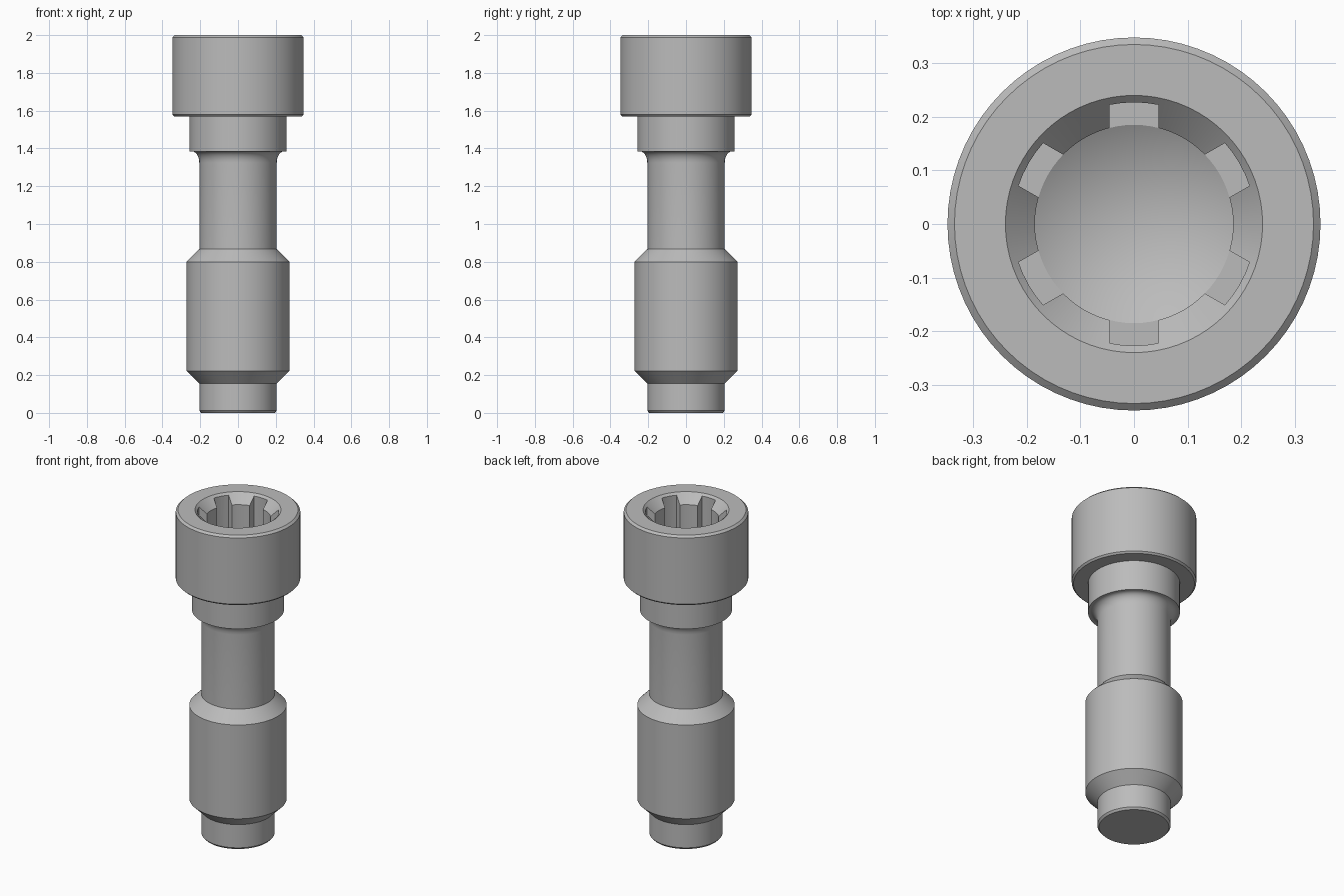
import bpy, bmesh, math
from mathutils import Matrix

cube = bpy.data.objects.get("Cube")
if cube:
    bpy.data.objects.remove(cube, do_unlink=True)

SEGMENTS = 72
BORE, BORE_FLOOR, SLOT_RADIUS, SLOT_HALF = 0.185, 1.75, 0.227, 0.046

steel = bpy.data.materials.new("grey steel")
steel.use_nodes = True
grey = (0.5, 0.5, 0.5, 1)
steel.diffuse_color = grey
steel.node_tree.nodes["Principled BSDF"].inputs["Base Color"].default_value = grey


def make_object(name, bm):
    bmesh.ops.recalc_face_normals(bm, faces=bm.faces)
    mesh = bpy.data.meshes.new(name)
    bm.to_mesh(mesh)
    bm.free()
    mesh.materials.append(steel)
    obj = bpy.data.objects.new(name, mesh)
    bpy.context.collection.objects.link(obj)
    return obj


def lathe(name, profile):
    """Spin a (radius, z) profile around the z axis."""
    bm = bmesh.new()
    verts = [bm.verts.new((r, 0, z)) for r, z in profile]
    edges = [bm.edges.new(pair) for pair in zip(verts, verts[1:])]
    bmesh.ops.spin(bm, geom=verts + edges, cent=(0, 0, 0), axis=(0, 0, 1),
                   angle=math.tau, steps=SEGMENTS, use_duplicate=False)
    bmesh.ops.remove_doubles(bm, verts=bm.verts, dist=0.0001)
    return make_object(name, bm)


# Concave fillet between shank and collar
fillet = []
for i in range(7):
    a = math.radians(15 * i)
    fillet.append((0.245 - 0.04 * math.cos(a), 1.325 + 0.06 * math.sin(a)))

# Bolt body: tip, guide, shank, collar, head and socket bore
profile = [(0, 0), (0.195, 0), (0.205, 0.012), (0.205, 0.155),
           (0.272, 0.222), (0.272, 0.8), (0.205, 0.867)]
profile += fillet
profile += [(0.257, 1.385), (0.257, 1.57), (0.338, 1.57), (0.348, 1.58),
            (0.348, 1.988), (0.335, 2), (0.24, 2), (BORE, 1.945),
            (BORE, BORE_FLOOR), (0, BORE_FLOOR - 0.107)]
bolt = lathe("socket_bolt", profile)

# Six round-backed slots cut into the socket wall
bm = bmesh.new()
spread = math.asin(SLOT_HALF / SLOT_RADIUS)
outline = [(-SLOT_HALF, 0.15), (SLOT_HALF, 0.15)]
for i in range(5):
    a = spread * (1 - i / 2)
    outline.append((SLOT_RADIUS * math.sin(a), SLOT_RADIUS * math.cos(a)))
for k in range(6):
    turn = Matrix.Rotation(k * math.pi / 3, 4, 'Z')
    base = bm.faces.new([bm.verts.new((x, y, BORE_FLOOR + 0.001)) for x, y in outline])
    top = bmesh.ops.extrude_face_region(bm, geom=[base])["geom"]
    raised = [v for v in top if isinstance(v, bmesh.types.BMVert)]
    bmesh.ops.translate(bm, verts=raised, vec=(0, 0, 0.3))
    bmesh.ops.transform(bm, matrix=turn, verts=list(base.verts) + raised)
cutter = make_object("slot_cutter", bm)
cutter.hide_render = True

cut = bolt.modifiers.new("slots", 'BOOLEAN')
cut.operation = 'DIFFERENCE'
cut.solver = 'EXACT'
cut.object = cutter
bpy.context.view_layer.objects.active = bolt
bolt.select_set(True)
bpy.ops.object.modifier_apply(modifier=cut.name)
bpy.data.objects.remove(cutter, do_unlink=True)

# Smooth round walls, crisp machined edges
bpy.ops.object.shade_smooth_by_angle(angle=math.radians(25))
